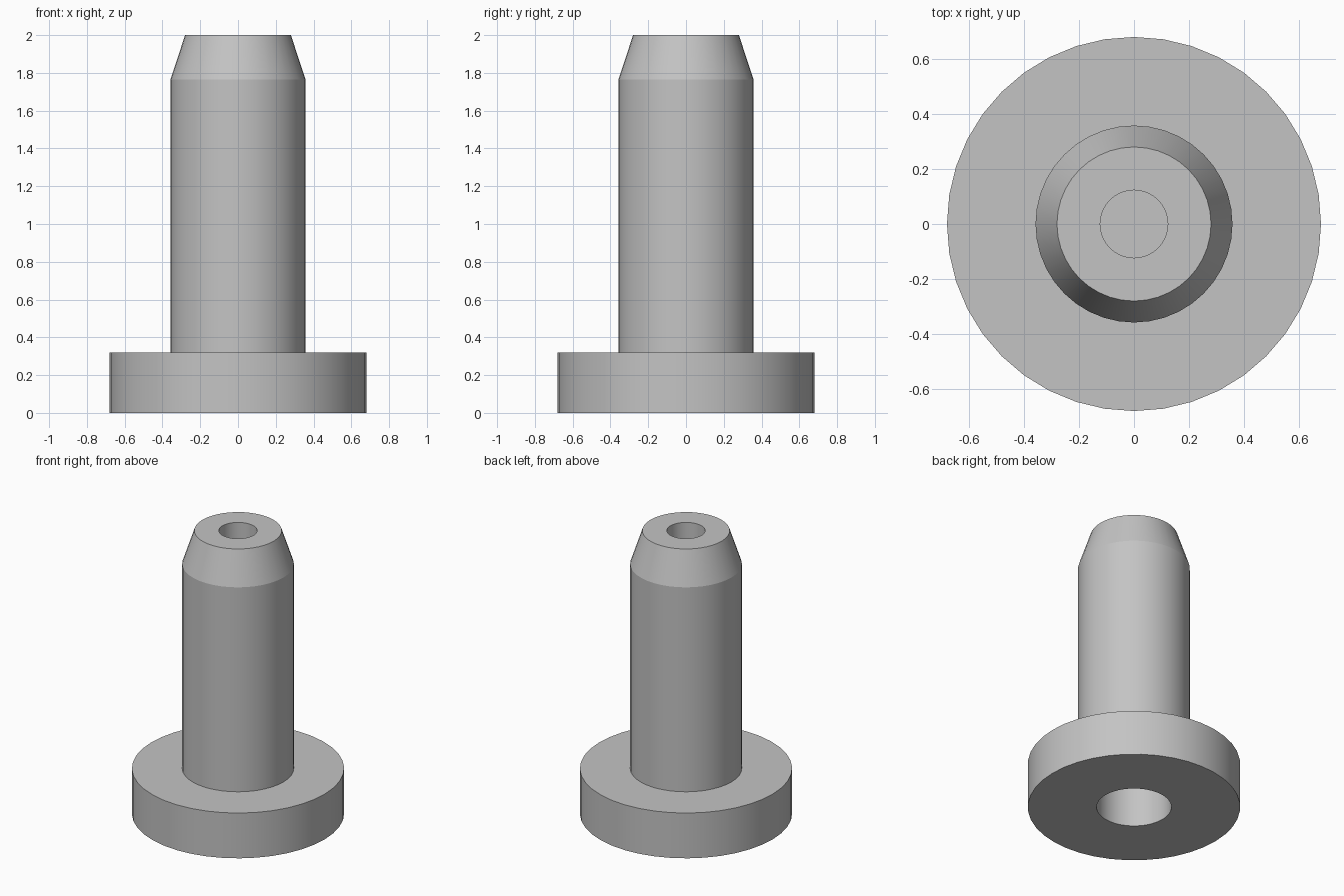
import bpy, bmesh, math

cube = bpy.data.objects.get("Cube")
if cube:
    bpy.data.objects.remove(cube, do_unlink=True)

SIDES = 40

# Plain grey material
grey = bpy.data.materials.new("plain grey")
grey.use_nodes = True
colour = (0.55, 0.55, 0.55, 1)
grey.diffuse_color = colour
grey.node_tree.nodes["Principled BSDF"].inputs["Base Color"].default_value = colour


def lathe(name, profile):
    """Revolve a (radius, height) profile about the z axis."""
    bm = bmesh.new()
    verts = [bm.verts.new((r, 0, z)) for r, z in profile]
    edges = [bm.edges.new(pair) for pair in zip(verts, verts[1:])]
    bmesh.ops.spin(bm, geom=verts + edges, cent=(0, 0, 0), axis=(0, 0, 1),
                   angle=math.tau, steps=SIDES, use_merge=False)
    bmesh.ops.remove_doubles(bm, verts=bm.verts, dist=0.0001)
    bmesh.ops.recalc_face_normals(bm, faces=bm.faces)
    mesh = bpy.data.meshes.new(name)
    bm.to_mesh(mesh)
    bm.free()
    mesh.materials.append(grey)
    obj = bpy.data.objects.new(name, mesh)
    bpy.context.collection.objects.link(obj)
    bpy.ops.object.select_all(action="DESELECT")
    obj.select_set(True)
    bpy.context.view_layer.objects.active = obj
    bpy.ops.object.shade_smooth_by_angle(angle=math.radians(15))
    return obj


# Blind bores in each end of the flanged pin
bottom_bore = [(0, 1.0), (0.24, 1.0), (0.24, 0)]
top_bore = [(0.123, 2), (0.123, 1.5), (0, 1.5)]

# Wide flange, straight shaft and tapered tip
outside = [(0.68, 0), (0.68, 0.32), (0.358, 0.32), (0.358, 1.765), (0.28, 2)]

lathe("flanged_pin", bottom_bore + outside + top_bore)
